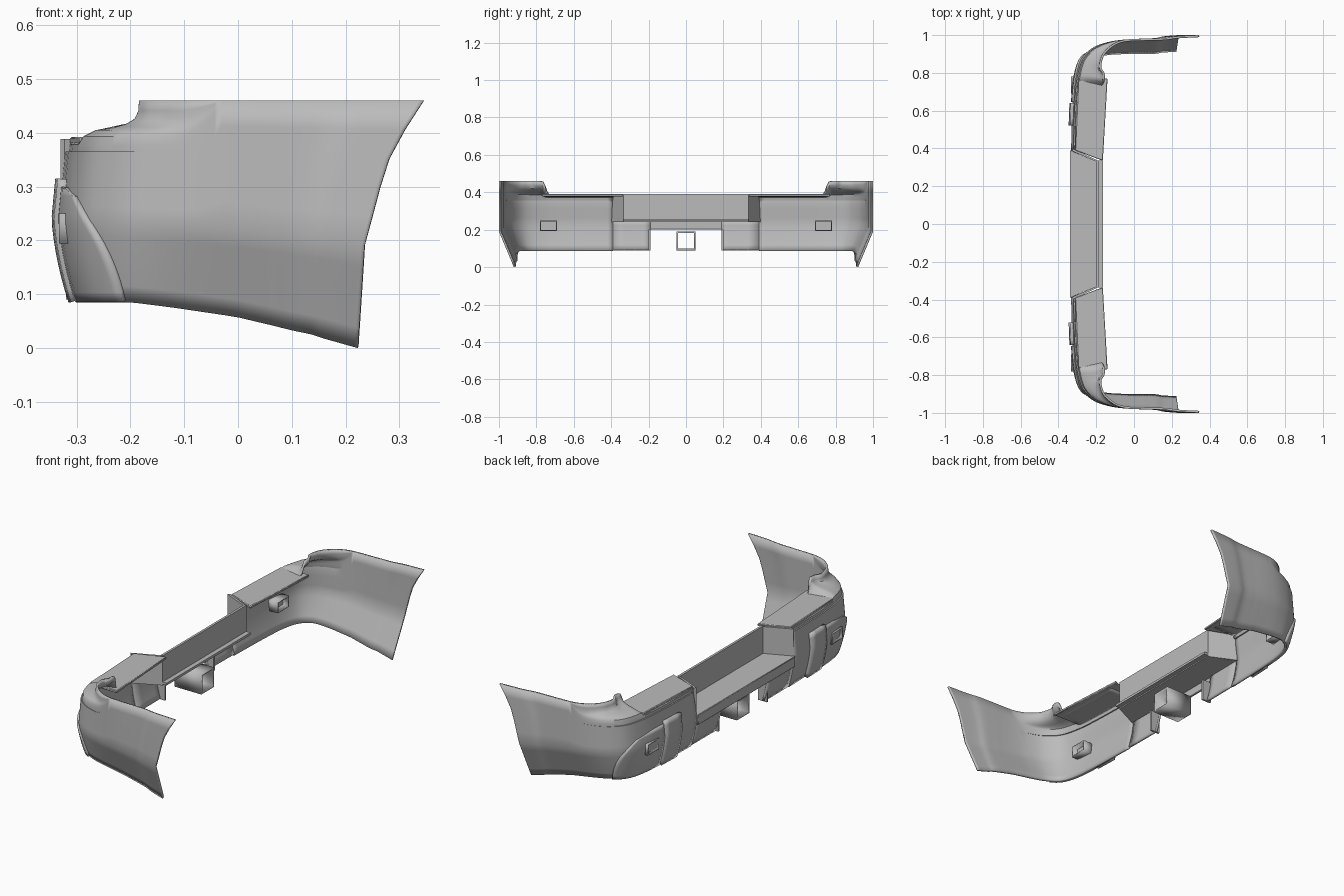
import bpy, bmesh, math
from mathutils import Vector

cube = bpy.data.objects.get("Cube")
if cube:
    bpy.data.objects.remove(cube)

grey = bpy.data.materials.new("satin grey")
grey.use_nodes = True
GREY = (0.5, 0.5, 0.5, 1)
grey.diffuse_color = GREY
grey.node_tree.nodes["Principled BSDF"].inputs["Base Color"].default_value = GREY

# Plan outline of the left half, from the middle round the corner to the wheel arch
PLAN = [Vector(p) for p in [(-.335, .19), (-.333, .39), (-.325, .645), (-.312, .78), (-.28, .875),
        (-.215, .935), (-.13, .965), (-.03, .978), (.09, .982), (.17, .985), (.235, .994), (.345, 1)]]
END = len(PLAN) - 1
ARCH = [(0, .22), (.19, .235), (.34, .275), (.39, .30), (.46, .345)]


def smooth(t):
    t = max(0, min(1, t))
    return t * t * (3 - 2 * t)


def lerp(a, b, t):
    return a + (b - a) * t


def plan(u):
    """Catmull-Rom point on the plan outline."""
    i = max(0, min(END - 1, int(u)))
    t = u - i
    a, b, c, d = (PLAN[max(0, min(END, i + k))] for k in (-1, 0, 1, 2))
    return .5 * (2 * b + (c - a) * t + (2 * a - 5 * b + 4 * c - d) * t ** 2
                 + (3 * b - a - 3 * c + d) * t ** 3)


def arch_x(z):
    for (z0, x0), (z1, x1) in zip(ARCH, ARCH[1:]):
        if z <= z1:
            return lerp(x0, x1, max(0, (z - z0) / (z1 - z0)))
    return ARCH[-1][1]


def offset_point(u, z, off):
    p = plan(u)
    t = (plan(min(END, u + .02)) - plan(max(0, u - .02))).normalized()
    p = p + Vector((-t.y, t.x)) * off
    if p.x > 0:
        p.x *= arch_x(z) / PLAN[END].x
    return Vector((p.x, p.y, z))


def bottom_z(u):
    return .085 - .085 * max(0, (plan(u).x + .23) / .575) ** 1.2


def crease_z(u):
    return .24 - .05 * max(0, (plan(u).x + .3) / .645) ** 1.2


def groove_z(u):
    return .365 + .095 * max(0, min(1, (plan(u).x + .12) / .09)) ** 2


def skin(u, z, lift=0):
    """Point on the outer skin at a path position and height."""
    c, side = crease_z(u), smooth((u - 3) / 4)
    if z < c:
        off = -(c - z) * lerp(.08 + .8 * (c - z), .42, side)
    else:
        off = -.012 * (z - c) / .125 * (1 - side)
    return offset_point(u, z, off + lift)


def finish(name, bm, thick=0, mirror=False, angle=35, bevel=0):
    bmesh.ops.remove_doubles(bm, verts=bm.verts, dist=.0004)
    me = bpy.data.meshes.new(name)
    bm.to_mesh(me)
    bm.free()
    ob = bpy.data.objects.new(name, me)
    bpy.context.collection.objects.link(ob)
    me.materials.append(grey)
    if thick:
        m = ob.modifiers.new("thickness", 'SOLIDIFY')
        m.thickness, m.offset = thick, -1
    if bevel:
        ob.modifiers.new("bevel", 'BEVEL').width = bevel
    if mirror:
        m = ob.modifiers.new("mirror", 'MIRROR')
        m.use_axis = (False, True, False)
    bpy.ops.object.select_all(action='DESELECT')
    ob.select_set(True)
    bpy.context.view_layer.objects.active = ob
    bpy.ops.object.shade_smooth_by_angle(angle=math.radians(angle))
    return ob


def sheet(name, columns, thick):
    """Skin a list of point columns, thickened inwards and mirrored."""
    bm = bmesh.new()
    grid = [[bm.verts.new(p) for p in col] for col in columns]
    for a, b in zip(grid, grid[1:]):
        for j in range(len(a) - 1):
            bm.faces.new((a[j], a[j + 1], b[j + 1], b[j]))
    return finish(name, bm, thick, True)


def prism(name, pts, z0, z1, mirror=False, bevel=0):
    bm = bmesh.new()
    f = bm.faces.new([bm.verts.new((x, y, z0)) for x, y in pts])
    top = bmesh.ops.extrude_face_region(bm, geom=[f])["geom"]
    bmesh.ops.translate(bm, vec=(0, 0, z1 - z0),
                        verts=[v for v in top if isinstance(v, bmesh.types.BMVert)])
    bmesh.ops.recalc_face_normals(bm, faces=bm.faces)
    return finish(name, bm, 0, mirror, 30, bevel)


def box(name, x0, x1, y0, y1, z0, z1, mirror=False, bevel=0):
    return prism(name, [(x0, y0), (x1, y0), (x1, y1), (x0, y1)], z0, z1, mirror, bevel)


def tube(name, x0, x1, y, z, w, h, wall, mirror=False):
    """Open rectangular tube along x."""
    bm = bmesh.new()
    corners = [(y - w, z - h), (y + w, z - h), (y + w, z + h), (y - w, z + h)]
    ends = [[bm.verts.new((x, *c)) for c in corners] for x in (x0, x1)]
    for i in range(4):
        j = (i + 1) % 4
        bm.faces.new((ends[0][i], ends[0][j], ends[1][j], ends[1][i]))
    bmesh.ops.recalc_face_normals(bm, faces=bm.faces)
    return finish(name, bm, wall, mirror)


# Wrap-around shell: lower panel, upper panel, groove, rounded shoulder and lip
SHOULDER = [(0, .05), (.12, .06), (.3, .1), (.42, .25), (.48, .45), (.55, .68), (.65, .88), (.8, .98), (1, 1)]


def shell_column(u):
    zb, zc, zg = bottom_z(u), crease_z(u), groove_z(u)
    col = [skin(u, lerp(zb, zc, k / 5)) for k in range(6)]
    col += [skin(u, lerp(zc, zg, k / 5)) for k in range(1, 6)]
    rise = smooth((plan(u).y - .75) / .05)
    depth = .135 * (1 - smooth((u - 3) / 4))
    base = -.012 * (1 - smooth((u - 3) / 4))
    for f, g in SHOULDER:
        z = lerp(zg, .39 + .07 * rise, f ** lerp(.3, 1, rise))
        col.append(offset_point(u, z, base - depth * g))
    return col


N = 8
sheet("bumper_shell", [shell_column(1 + k / N) for k in range((END - 1) * N + 1)], .011)

# Lower skirt between the corner shell and the tow notch
sheet("lower_skirt", [[skin(k / 4, lerp(.09, .25, j / 6)) for j in range(7)] for k in range(5)], .011)
box("skirt_return", -.32, -.27, .19, .2, .09, .2, True)

# Raised corner trim with an arched outer edge
trim = []
for k in range(13):
    col = []
    for j in range(13):
        z = lerp(.086, .3, j / 12)
        edge = lerp(2.5, 4.75, math.sqrt(max(0, 1 - (j / 12) ** 2)))
        col.append(skin(lerp(2, edge, k / 12), z, .009))
    trim.append(col)
sheet("corner_trim", trim, .016)

# Vertical rubbing pads
sheet("rub_pad", [[skin(lerp(1.5, 1.98, k / 4), lerp(.085, .315, j / 10), .017)
                   for j in range(11)] for k in range(5)], .024)

# Lamp housings in the corner trim
tube("lamp_housing", -.333, -.26, .735, .222, .045, .028, .008, True)
box("lamp_back", -.30, -.29, .695, .775, .198, .246, True)

# Top shelves either side of the step
prism("top_shelf", [(-.312, .39), (-.165, .335), (-.14, .77), (-.295, .762)], .378, .392, True, .003)

# Central step recess
prism("step_tread", [(-.338, -.39), (-.2, -.33), (-.2, .33), (-.338, .39)], .24, .252)
box("step_front", -.34, -.328, -.39, .39, .2, .252, bevel=.003)
box("step_back_wall", -.2, -.188, -.335, .335, .24, .39)
box("step_inner_ledge", -.19, -.165, -.335, .335, .246, .258)
prism("step_side_wall", [(-.33, .388), (-.2, .33), (-.19, .335), (-.322, .398)], .24, .388, True)

# Tow receiver
tube("tow_receiver", -.32, -.17, 0, .14, .05, .05, .012)
